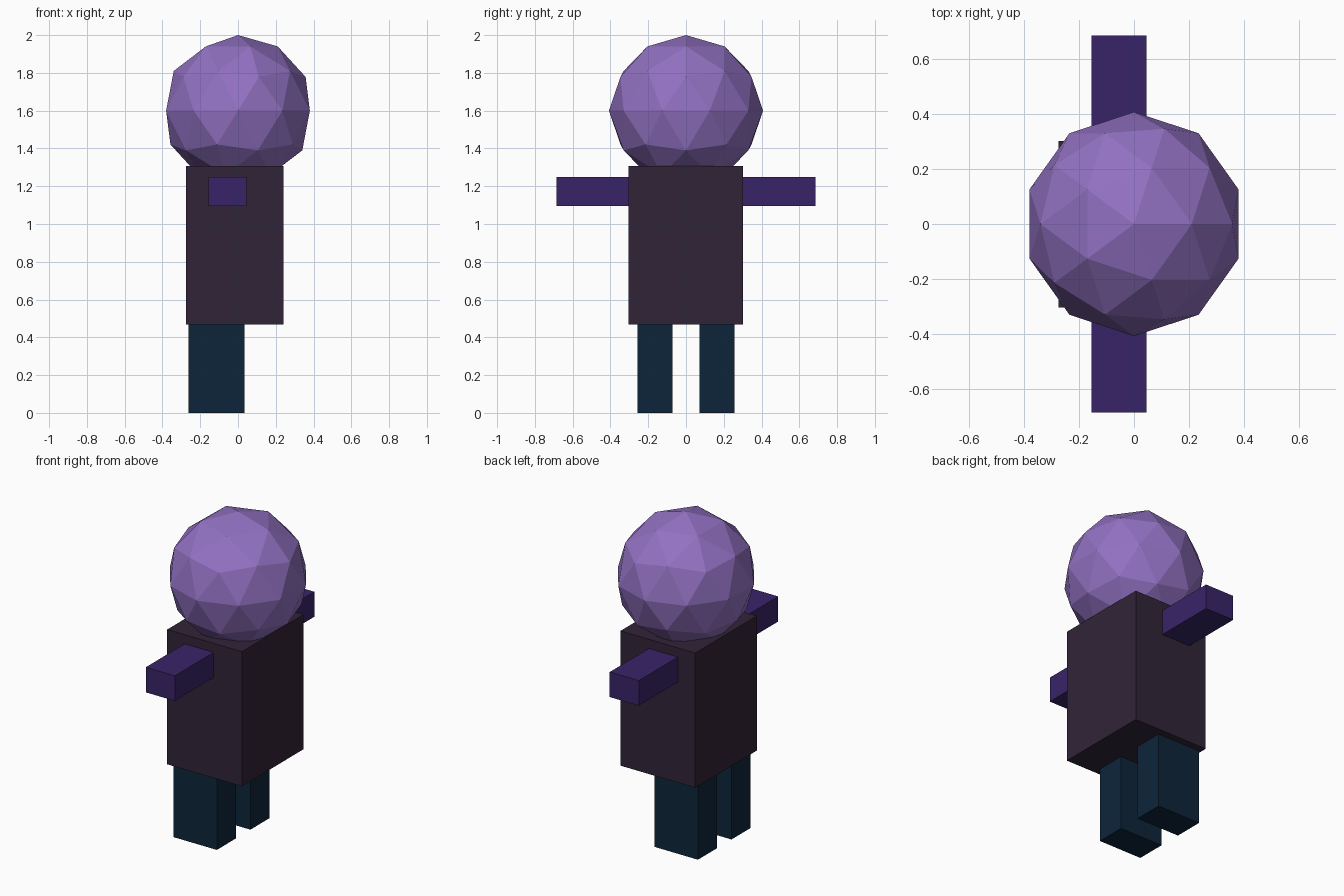
import bpy

cube = bpy.data.objects.get("Cube")
if cube:
    bpy.data.objects.remove(cube, do_unlink=True)


def linear(c):
    c /= 255
    return c / 12.92 if c <= 0.04045 else ((c + 0.055) / 1.055) ** 2.4


def material(name, r, g, b):
    mat = bpy.data.materials.new(name)
    mat.use_nodes = True
    color = (linear(r), linear(g), linear(b), 1)
    mat.diffuse_color = color
    mat.node_tree.nodes["Principled BSDF"].inputs["Base Color"].default_value = color
    return mat


def finish(name, scale, mat):
    obj = bpy.context.object
    obj.name = name
    obj.scale = scale
    bpy.ops.object.transform_apply(location=False, rotation=False, scale=True)
    obj.data.materials.append(mat)
    return obj


def box(name, x, y, z, mat):
    """Box spanning the given (low, high) range on each axis."""
    spans = (x, y, z)
    bpy.ops.mesh.primitive_cube_add(size=1, location=[(a + b) / 2 for a, b in spans])
    return finish(name, [b - a for a, b in spans], mat)


lilac = material("lilac", 146, 113, 194)
plum = material("dark plum", 49, 36, 55)
violet = material("deep violet", 57, 36, 104)
navy = material("dark navy", 13, 37, 58)

# Faceted head
bpy.ops.mesh.primitive_ico_sphere_add(subdivisions=2, radius=1, location=(0, 0, 1.6))
finish("head", (0.4, 0.408, 0.4), lilac)

# Torso
box("torso", (-0.275, 0.24), (-0.304, 0.302), (0.468, 1.307), plum)

# Arms and legs, one pair on each side
for side, s in (("front", -1), ("back", 1)):
    box(side + "_arm", (-0.155, 0.045), sorted((s * 0.29, s * 0.686)), (1.094, 1.25), violet)
    box(side + "_leg", (-0.263, 0.035), sorted((s * 0.072, s * 0.258)), (0, 0.475), navy)
